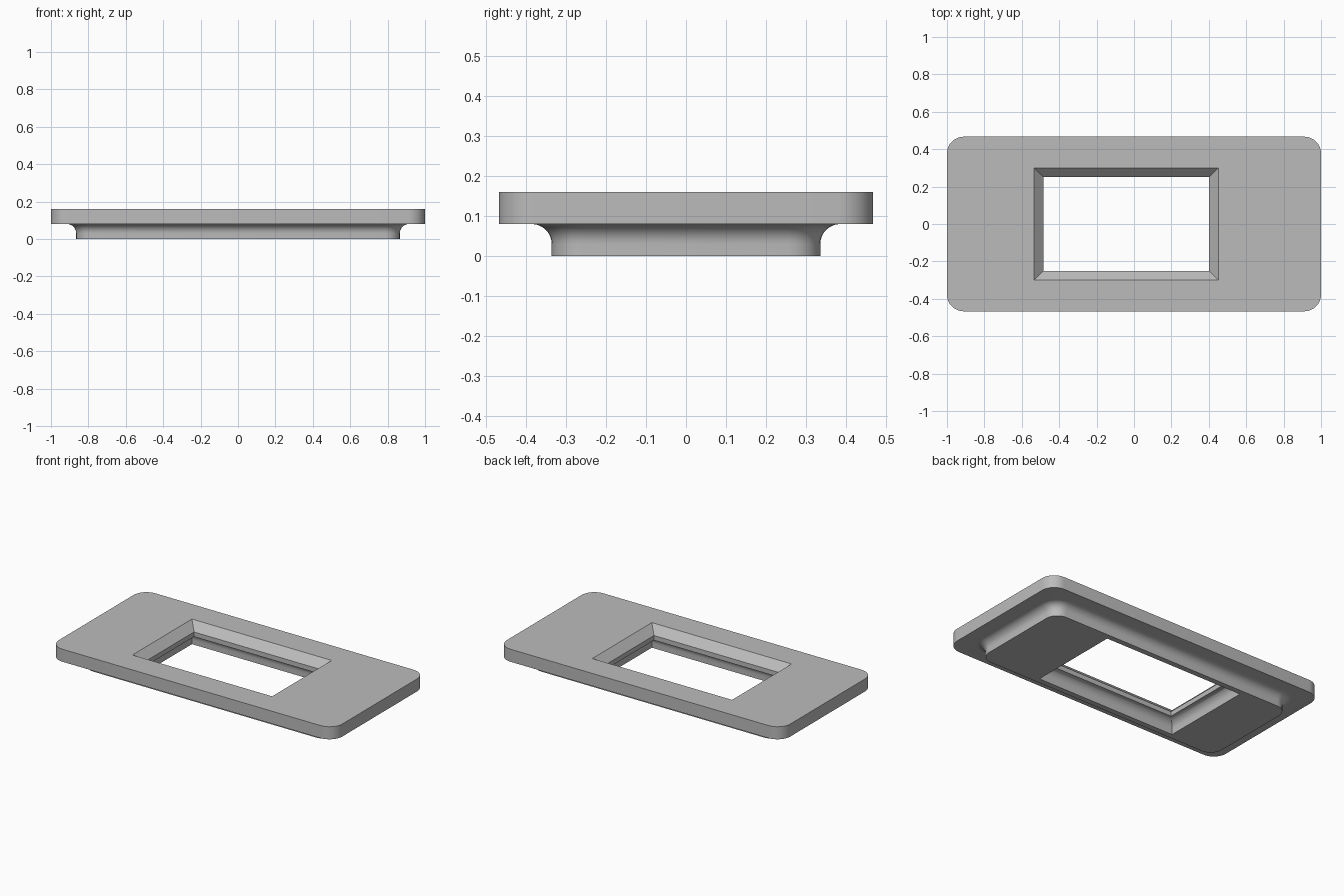
import bpy, bmesh
from math import sin, cos, pi

cube = bpy.data.objects.get("Cube")
if cube:
    bpy.data.objects.remove(cube, do_unlink=True)

ARC = 8            # segments per rounded corner and fillet
TOP, UNDER = 0.16, 0.08
FILLET = 0.05
HOLE_X = -0.042    # the opening sits slightly off centre


def rounded_ring(bm, hx, hy, z, radius=0.0, cx=0.0):
    """Rectangle loop with rounded corners (radius 0 gives sharp ones)."""
    ring = []
    for k, (sx, sy) in enumerate([(1, 1), (-1, 1), (-1, -1), (1, -1)]):
        for i in range(ARC + 1):
            a = (k + i / ARC) * pi / 2
            ring.append(bm.verts.new((cx + sx * (hx - radius) + radius * cos(a),
                                      sy * (hy - radius) + radius * sin(a), z)))
    return ring


def fillet_steps():
    """Outward offset and height of the concave fillet, from low to high."""
    for i in range(ARC + 1):
        a = i / ARC * pi / 2
        yield FILLET * (1 - cos(a)), UNDER - FILLET + FILLET * sin(a)


bm = bmesh.new()
rings = []


def outer(hx, hy, z, r):
    rings.append(rounded_ring(bm, hx, hy, z, r))


def opening(grow, z):
    rings.append(rounded_ring(bm, 0.443 + grow, 0.25 + grow, z, 0, HOLE_X))


# Raised rim underneath, flaring into the plate
outer(0.865, 0.335, 0, 0.08)
for off, z in fillet_steps():
    outer(0.865 + off, 0.335 + off, z, 0.08 + off)

# Plate edge
outer(1.0, 0.467, UNDER, 0.09)
outer(1.0, 0.467, TOP, 0.09)

# Chamfered opening with a lip, then a fillet down the inside of the rim
opening(0.05, TOP)
opening(0, 0.11)
for off, z in reversed(list(fillet_steps())):
    if off == max(o for o, _ in fillet_steps()):
        opening(0, UNDER)
    else:
        opening(FILLET - off, z)
opening(FILLET, 0)

# Skin neighbouring loops, closing the last one back to the first
for a, b in zip(rings, rings[1:] + rings[:1]):
    n = len(a)
    for i in range(n):
        j = (i + 1) % n
        bm.faces.new((a[i], a[j], b[j], b[i]))
bmesh.ops.remove_doubles(bm, verts=bm.verts, dist=1e-5)
bmesh.ops.recalc_face_normals(bm, faces=bm.faces)

mesh = bpy.data.meshes.new("bezel_plate")
bm.to_mesh(mesh)
bm.free()
plate = bpy.data.objects.new("bezel_plate", mesh)
bpy.context.collection.objects.link(plate)

# Plain grey material
grey = bpy.data.materials.new("plain_grey")
grey.use_nodes = True
colour = (0.5, 0.5, 0.5, 1)
grey.diffuse_color = colour
grey.node_tree.nodes["Principled BSDF"].inputs["Base Color"].default_value = colour
mesh.materials.append(grey)

# Smooth curves, crisp edges
bpy.ops.object.select_all(action='DESELECT')
plate.select_set(True)
bpy.context.view_layer.objects.active = plate
bpy.ops.object.shade_smooth_by_angle(angle=pi / 6)
